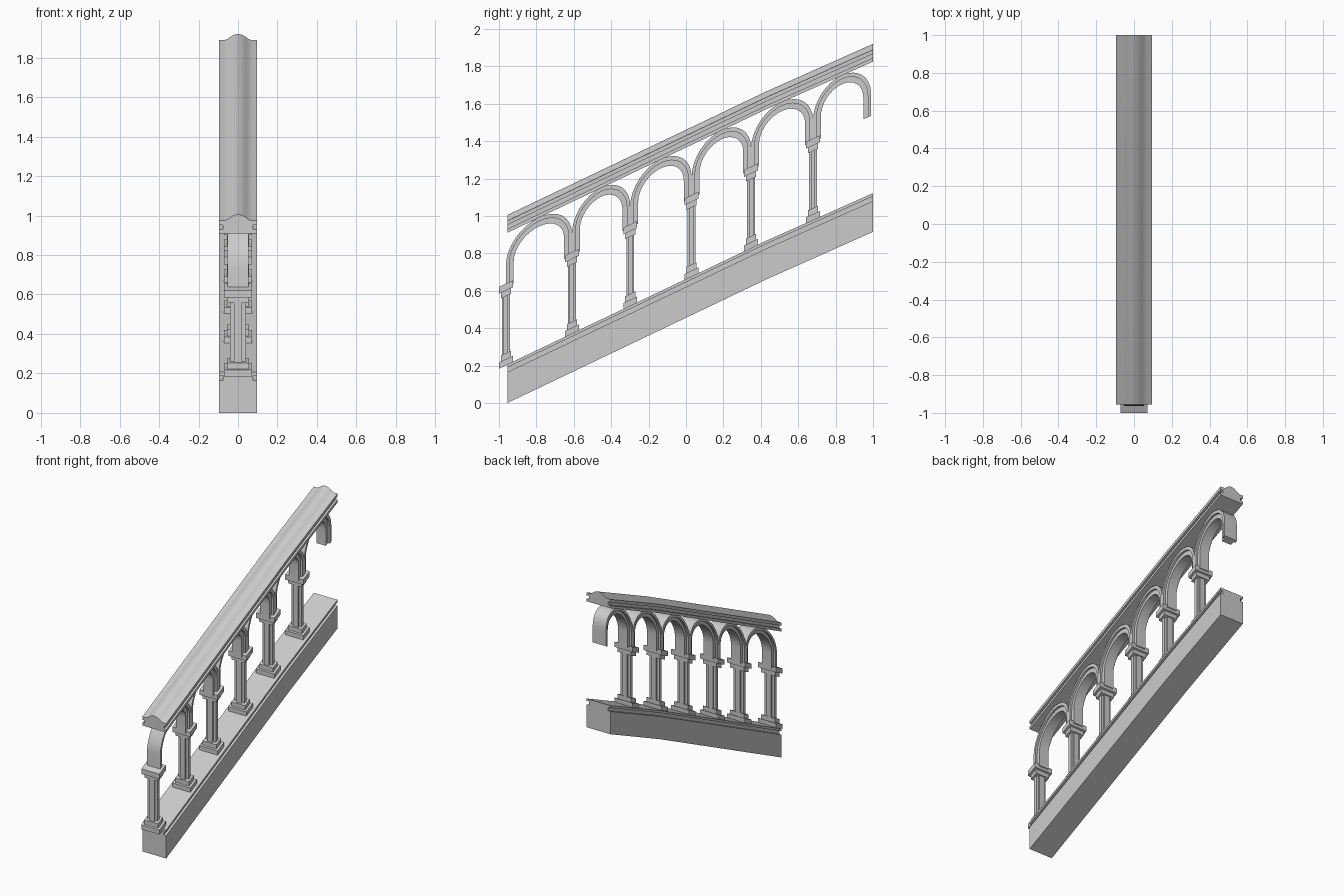
import bpy, bmesh, math

if "Cube" in bpy.data.objects:
    bpy.data.objects.remove(bpy.data.objects["Cube"])

# column centres along the stair, last entry is where the final arch ends
STOPS = [-0.963, -0.61, -0.298, 0.03, 0.348, 0.679, 0.99]
Y0, YB, ZB, Y1, Z1 = -0.955, 0.43, 0.661, 1.0, 0.915


def rise(y):
    """Height of the sloping underside, with its slight bend."""
    if y < YB:
        return (y - Y0) * ZB / (YB - Y0)
    return ZB + (y - YB) * (Z1 - ZB) / (Y1 - YB)


def rise_from(y, yc):
    """Straight shear about one bay, so posts stay clean."""
    e = 0.03
    return rise(yc) + (y - yc) * (rise(yc + e) - rise(yc - e)) / (2 * e)


def loft(name, rings, smooth=False):
    """Skin a list of equal closed rings and cap both ends."""
    bm = bmesh.new()
    rows = [[bm.verts.new(p) for p in r] for r in rings]
    n = len(rows[0])
    for a, b in zip(rows, rows[1:]):
        for i in range(n):
            j = (i + 1) % n
            bm.faces.new((a[i], a[j], b[j], b[i]))
    bm.faces.new(rows[0])
    bm.faces.new(rows[-1])
    bmesh.ops.recalc_face_normals(bm, faces=bm.faces)
    me = bpy.data.meshes.new(name)
    bm.to_mesh(me)
    bm.free()
    ob = bpy.data.objects.new(name, me)
    bpy.context.collection.objects.link(ob)
    if smooth:
        bpy.ops.object.select_all(action='DESELECT')
        ob.select_set(True)
        bpy.context.view_layer.objects.active = ob
        bpy.ops.object.shade_smooth_by_angle(angle=math.radians(25))
    return ob


def mirrored(half):
    return half + [(-x, z) for x, z in reversed(half) if x > 1e-6]


def rail(name, half):
    prof = mirrored(half)
    loft(name, [[(x, y, z + rise(y)) for x, z in prof] for y in (Y0, YB, Y1)], True)


def post(name, yc, section, z0, z1):
    loft(name, [[(x, yc + y, z + rise_from(yc + y, yc)) for x, y in section]
                for z in (z0, z1)])


def box(w, d):
    return [(w, -d), (w, d), (-w, d), (-w, -d)]


# base and handrail
rail("base_rail", [(0.095, 0), (0.095, 0.165), (0.077, 0.165), (0.077, 0.19),
                   (0.095, 0.19), (0.095, 0.207)])
rail("handrail", [(0.095, 0.91), (0.095, 0.93), (0.077, 0.93), (0.077, 0.952),
                  (0.095, 0.952), (0.095, 0.974), (0.068, 0.974), (0.054, 0.979),
                  (0.04, 0.989), (0.027, 0.998), (0.013, 1.003), (0, 1.005)])

# column section: rectangle with notched corners
SHAFT = [(0.04, -0.012), (0.04, 0.012), (0.02, 0.012), (0.02, 0.021),
         (-0.02, 0.021), (-0.02, 0.012), (-0.04, 0.012), (-0.04, -0.012),
         (-0.02, -0.012), (-0.02, -0.021), (0.02, -0.021), (0.02, -0.012)]
for yc in STOPS[:-1]:
    post("column_shaft", yc, SHAFT, 0.26, 0.59)
    post("column_foot", yc, box(0.072, 0.037), 0.205, 0.238)
    post("column_foot_step", yc, box(0.055, 0.027), 0.238, 0.27)
    post("capital_step", yc, box(0.055, 0.027), 0.575, 0.605)
    post("capital", yc, box(0.072, 0.037), 0.605, 0.642)

# arches: stepped section swept up, over and down each bay
SECTION = mirrored([(0.053, 0.0), (0.053, 0.018), (0.038, 0.018), (0.038, 0.042)])
SEG = 16
for a, b in zip(STOPS, STOPS[1:]):
    c, h = (a + b) / 2, (b - a) / 2
    rings = []
    for k in range(-1, SEG + 2):
        t = math.pi * min(max(k, 0), SEG) / SEG
        ring = []
        for x, d in SECTION:
            y = c - math.cos(t) * (h - d)
            z = 0.74 + math.sin(t) * (0.172 - d * 1.15)
            if k in (-1, SEG + 1):
                z = 0.625
            ring.append((x, y, z + rise(y)))
        rings.append(ring)
    loft("arch", rings, True)
